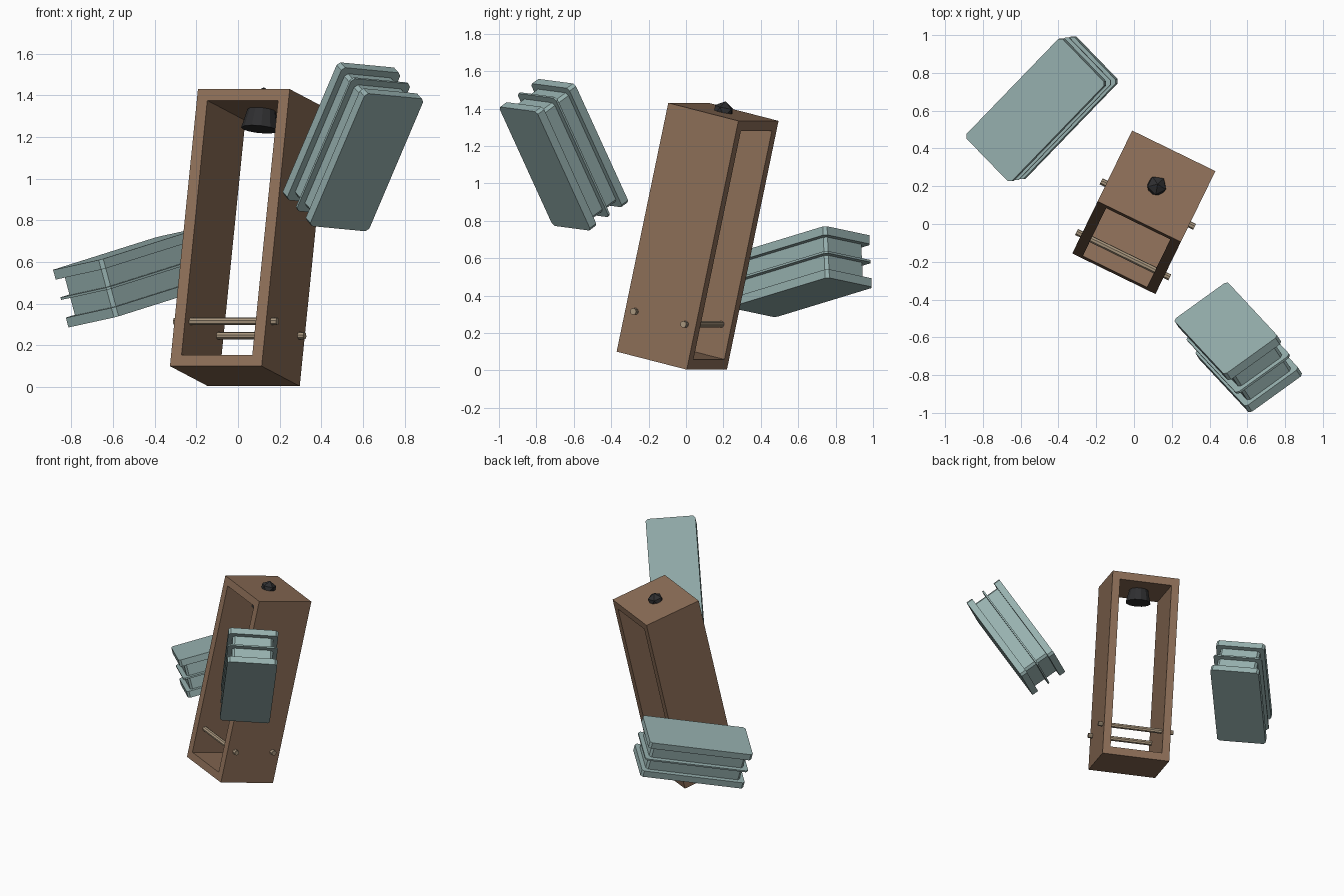
import bpy, bmesh
from math import radians, sin, cos, pi
from mathutils import Matrix, Vector

if "Cube" in bpy.data.objects:
    bpy.data.objects.remove(bpy.data.objects["Cube"])


def material(name, rgb):
    m = bpy.data.materials.new(name)
    m.diffuse_color = (*rgb, 1)
    m.use_nodes = True
    m.node_tree.nodes["Principled BSDF"].inputs["Base Color"].default_value = m.diffuse_color
    return m


WOOD = material("wood", (0.27, 0.16, 0.098))
TEAL = material("grey_green", (0.31, 0.44, 0.43))
PALE = material("pale_wood", (0.40, 0.31, 0.21))
DARK = material("dark_metal", (0.028, 0.028, 0.03))


def finish(name, bm, mat, matrix):
    bmesh.ops.recalc_face_normals(bm, faces=bm.faces)
    me = bpy.data.meshes.new(name)
    bm.to_mesh(me)
    bm.free()
    me.materials.append(mat)
    ob = bpy.data.objects.new(name, me)
    ob.matrix_world = matrix
    bpy.context.collection.objects.link(ob)
    return ob


def clipped_slab(bm, x, y, z0, z1, clip):
    """Rectangular slab with chamfered upright corners."""
    x, y, c = x / 2, y / 2, clip
    pts = [(x, c - y), (x, y - c), (x - c, y), (c - x, y),
           (-x, y - c), (-x, c - y), (c - x, -y), (x - c, -y)]
    lo = [bm.verts.new((px, py, z0)) for px, py in pts]
    hi = [bm.verts.new((px, py, z1)) for px, py in pts]
    bm.faces.new(lo[::-1])
    bm.faces.new(hi)
    for i in range(8):
        j = (i + 1) % 8
        bm.faces.new((lo[i], lo[j], hi[j], hi[i]))


# Tilted open frame: a rectangular tube open at front and back
W, D, H, T = 0.49, 0.428, 1.365, 0.056
tilt = (Matrix.Translation((0.052, 0.062, 0.717))
        @ Matrix.Rotation(radians(-26), 4, 'Z')
        @ Matrix.Rotation(radians(-13), 4, 'X'))
bm = bmesh.new()
rings = {}
for y in (-D / 2, D / 2):
    for t in (0, T):
        rings[y, t] = [bm.verts.new((sx * (W / 2 - t), y, sz * (H / 2 - t)))
                       for sx, sz in ((-1, -1), (1, -1), (1, 1), (-1, 1))]
order = [rings[-D / 2, 0], rings[-D / 2, T], rings[D / 2, T], rings[D / 2, 0]]
for k in range(4):
    a, b = order[k], order[(k + 1) % 4]
    for i in range(4):
        j = (i + 1) % 4
        bm.faces.new((a[i], a[j], b[j], b[i]))
finish("wooden_frame", bm, WOOD, tilt)

# Two rods crossing the frame near its foot
for name, y in (("front_rod", -0.153), ("back_rod", 0.153)):
    bm = bmesh.new()
    bmesh.ops.create_cone(bm, cap_ends=True, segments=8, radius1=0.018,
                          radius2=0.018, depth=0.55)
    finish(name, bm, PALE, tilt @ Matrix.Translation((0, y, -0.448))
           @ Matrix.Rotation(pi / 2, 4, 'Y'))

# Faceted knob on top of the frame
bm = bmesh.new()
bmesh.ops.create_icosphere(bm, subdivisions=1, radius=0.058)
finish("top_knob", bm, DARK, tilt @ Matrix.Translation((0, 0, H / 2)))

# Flared cup hanging below the top board
bm = bmesh.new()
bmesh.ops.create_cone(bm, cap_ends=True, segments=12, radius1=0.09,
                      radius2=0.068, depth=0.095)
finish("hanging_cup", bm, DARK,
       tilt @ Matrix.Translation((0, 0, H / 2 - T - 0.0455)))


# Floating blocks: two outer plates, recessed core, thin middle flange
def block(name, centre, length_dir, width_dir):
    a = Vector(length_dir).normalized()
    b = Vector(width_dir)
    b = (b - a * a.dot(b)).normalized()
    m = Matrix((a, b, a.cross(b))).transposed().to_4x4()
    m.translation = centre
    L, B, N = 0.75, 0.35, 0.286
    plate, inset = 0.048, 0.032
    bm = bmesh.new()
    for z0, z1, i in ((-N / 2, plate - N / 2, 0), (N / 2 - plate, N / 2, 0),
                      (-0.006, 0.006, 0),
                      (plate - N / 2, -0.006, inset), (0.006, N / 2 - plate, inset)):
        clipped_slab(bm, L - 2 * i, B - 2 * i, z0, z1, 0.016)
    finish(name, bm, TEAL, m)


block("right_block", (0.552, -0.653, 1.153),
      (0.27, -0.29, 0.635), (0.285, 0.20, -0.02))
block("left_block", (-0.487, 0.61, 0.528),
      (0.507, 0.525, 0.16), (0.247, -0.235, 0.055))
